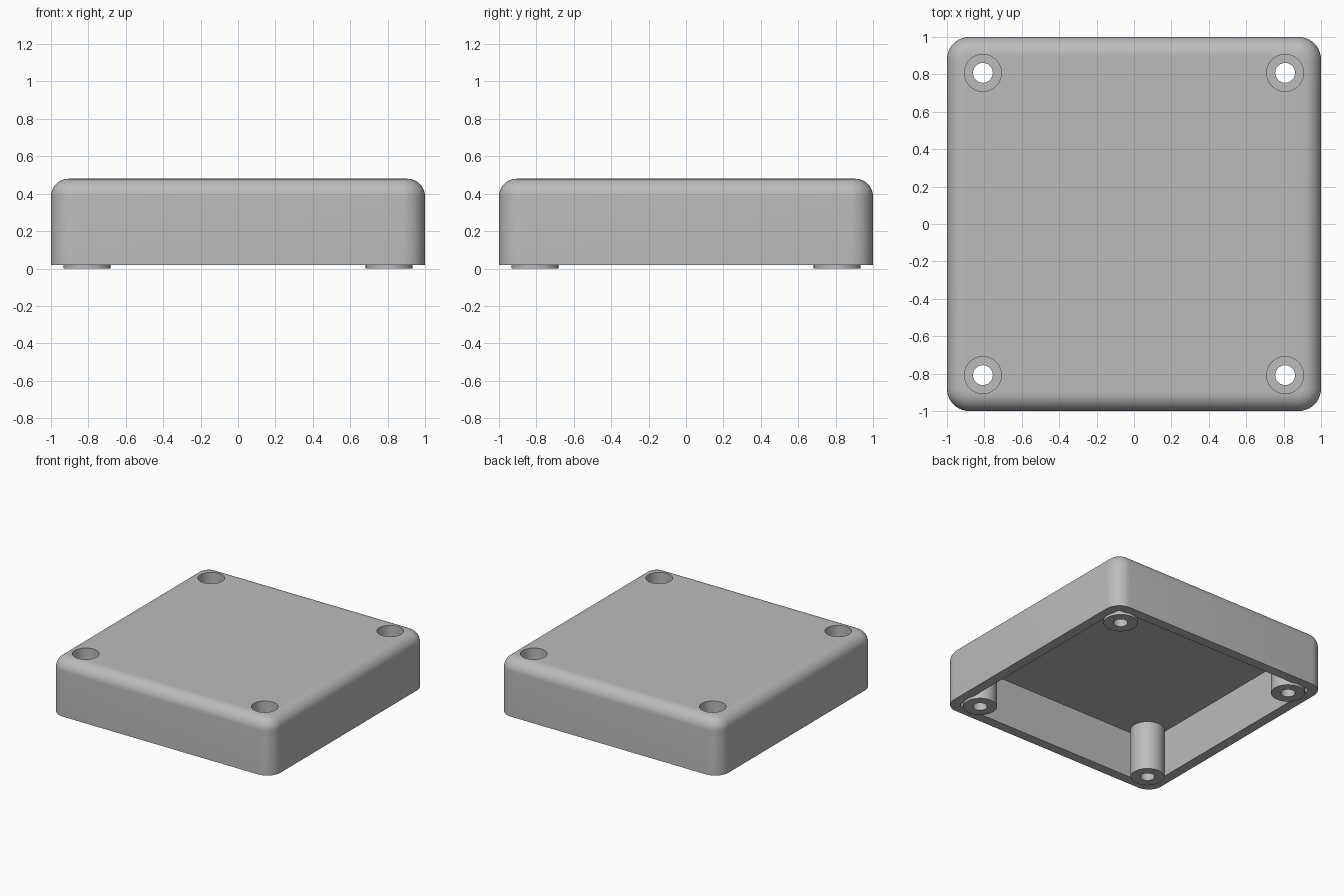
import bpy, bmesh
from mathutils import Matrix

cube = bpy.data.objects.get("Cube")
if cube:
    bpy.data.objects.remove(cube, do_unlink=True)

grey = bpy.data.materials.new("plain grey")
grey.use_nodes = True
colour = (0.5, 0.5, 0.5, 1)
grey.diffuse_color = colour
grey.node_tree.nodes["Principled BSDF"].inputs["Base Color"].default_value = colour

BOTTOM, TOP, CEILING, WALL = 0.02, 0.48, 0.40, 0.08
SCREW = 0.808                     # screw post offset from the centre
POSTS = [(x, y) for x in (-SCREW, SCREW) for y in (-SCREW, SCREW)]


def finish(bm, name):
    mesh = bpy.data.meshes.new(name)
    bm.to_mesh(mesh)
    bm.free()
    mesh.materials.append(grey)
    obj = bpy.data.objects.new(name, mesh)
    bpy.context.collection.objects.link(obj)
    return obj


def rounded_box(name, half, z0, z1, corner=0, top=0):
    """Box with rounded upright corners and a rounded top edge."""
    bm = bmesh.new()
    bmesh.ops.create_cube(bm, size=1)
    for v in bm.verts:
        v.co = (v.co.x * 2 * half, v.co.y * 2 * half, z1 if v.co.z > 0 else z0)
    if corner:
        upright = [e for e in bm.edges if abs(e.verts[0].co.z - e.verts[1].co.z) > 0.01]
        bmesh.ops.bevel(bm, geom=upright, offset=corner, segments=10,
                        profile=0.5, affect='EDGES')
    if top:
        rim = [e for e in bm.edges if all(v.co.z > z1 - 0.001 for v in e.verts)]
        bmesh.ops.bevel(bm, geom=rim, offset=top, segments=10,
                        profile=0.5, affect='EDGES')
    return finish(bm, name)


def cylinders(name, radius, z0, z1):
    """One upright cylinder at each screw position."""
    bm = bmesh.new()
    for x, y in POSTS:
        bmesh.ops.create_cone(bm, cap_ends=True, segments=48, radius1=radius,
                              radius2=radius, depth=z1 - z0,
                              matrix=Matrix.Translation((x, y, (z0 + z1) / 2)))
    return finish(bm, name)


def combine(target, tool, operation):
    mod = target.modifiers.new(operation.lower(), 'BOOLEAN')
    mod.operation, mod.object, mod.solver = operation, tool, 'EXACT'
    bpy.context.view_layer.objects.active = target
    bpy.ops.object.modifier_apply(modifier=mod.name)
    bpy.data.objects.remove(tool, do_unlink=True)


# Hollow lid, open underneath
lid = rounded_box("enclosure_lid", 1, BOTTOM, TOP, corner=0.12, top=0.095)
combine(lid, rounded_box("cavity", 1 - WALL, BOTTOM - 0.2, CEILING, corner=0.03), 'DIFFERENCE')

# Screw posts standing slightly below the rim, with deep head recesses
combine(lid, cylinders("screw_posts", 0.125, 0, CEILING + 0.03), 'UNION')
combine(lid, cylinders("head_recesses", 0.099, 0.1, TOP + 0.1), 'DIFFERENCE')
combine(lid, cylinders("screw_holes", 0.053, -0.1, 0.2), 'DIFFERENCE')

# Smooth shading with crisp edges
bpy.ops.object.select_all(action='DESELECT')
lid.select_set(True)
bpy.context.view_layer.objects.active = lid
bpy.ops.object.shade_smooth_by_angle(angle=0.6)
